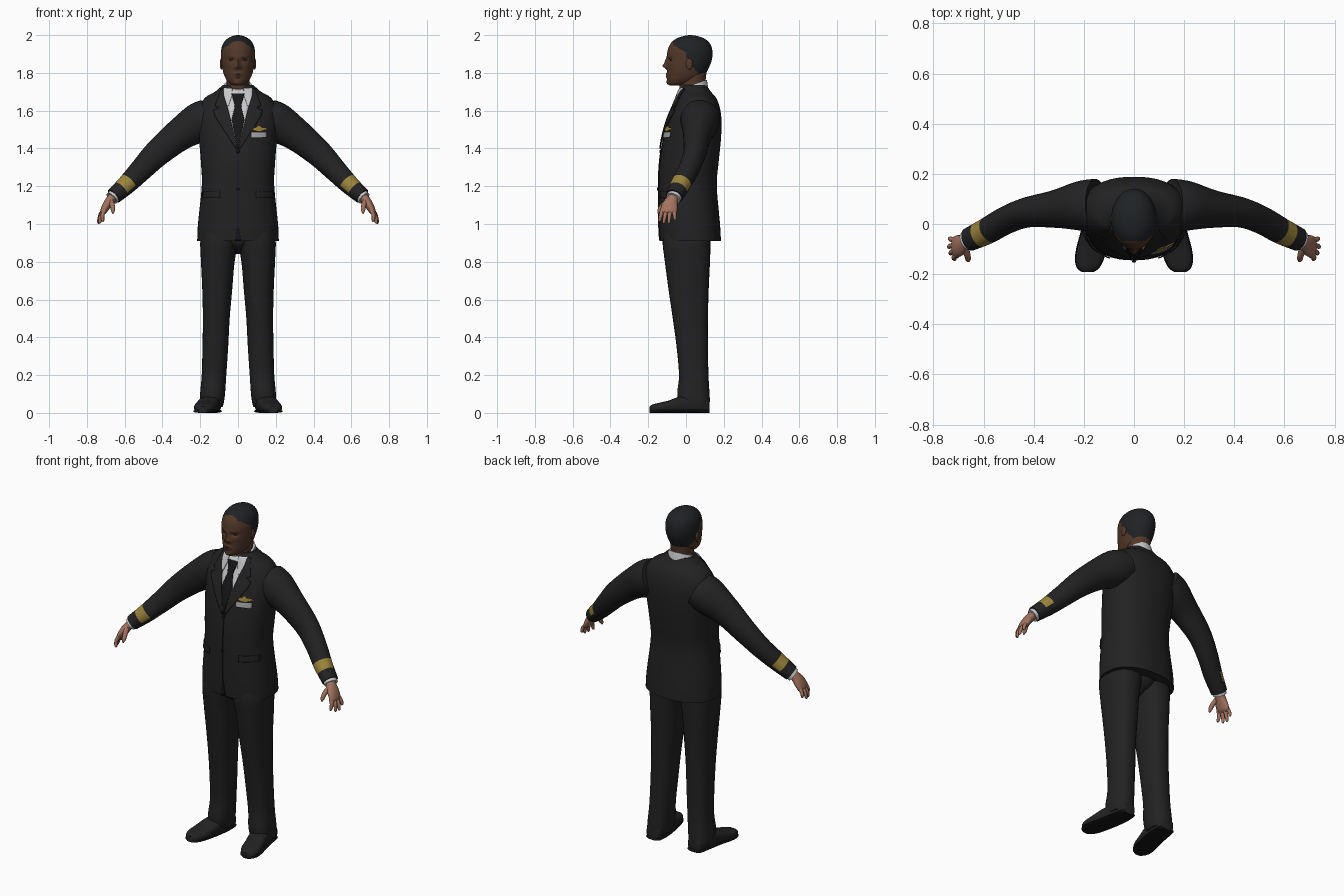
import bpy, bmesh, math
from mathutils import Vector as V

if "Cube" in bpy.data.objects:
    bpy.data.objects.remove(bpy.data.objects["Cube"])


def mat(name, r, g, b):
    m = bpy.data.materials.new(name)
    m.diffuse_color = (r, g, b, 1)
    m.use_nodes = True
    m.node_tree.nodes["Principled BSDF"].inputs["Base Color"].default_value = m.diffuse_color
    return m


SUIT = mat("charcoal suit", .016, .016, .017)
BLACK = mat("black", .008, .008, .009)
HAIR = mat("dark hair", .014, .016, .018)
FACE = mat("brown skin", .085, .040, .022)
LIPS = mat("dark brown skin", .058, .026, .018)
HAND = mat("light brown skin", .36, .17, .115)
WHITE = mat("white cloth", .58, .58, .60)
GOLD = mat("gold braid", .33, .23, .045)
SILVER = mat("silver grey", .36, .36, .37)


def spline(table, t):
    """Smooth value of a table of rows at row position t."""
    i = min(int(t), len(table) - 2)
    f = t - i
    p = [table[min(max(i + k, 0), len(table) - 1)] for k in (-1, 0, 1, 2)]
    return [b + .5 * f * (c - a + f * (2*a - 5*b + 4*c - d + f * (3*(b - c) + d - a)))
            for a, b, c, d in zip(*p)]


def finish(name, bm, mats, rule=None, mirror=False, thick=0):
    bmesh.ops.recalc_face_normals(bm, faces=bm.faces)
    bm.normal_update()
    if rule:
        for f in bm.faces:
            f.material_index = rule(f.calc_center_median(), f.normal)
    me = bpy.data.meshes.new(name)
    bm.to_mesh(me)
    bm.free()
    ob = bpy.data.objects.new(name, me)
    bpy.context.collection.objects.link(ob)
    for m in mats:
        me.materials.append(m)
    if mirror:
        ob.modifiers.new("mirror", 'MIRROR')
    if thick:
        so = ob.modifiers.new("thickness", 'SOLIDIFY')
        so.thickness, so.offset = thick, 0
    bpy.ops.object.select_all(action='DESELECT')
    bpy.context.view_layer.objects.active = ob
    ob.select_set(True)
    bpy.ops.object.shade_smooth_by_angle(angle=math.radians(40))
    return ob


def loft(name, rings, mats, seg=32, rule=None, mirror=False, shape=None, n=2):
    """Skin over rings given as (centre, side vector, up vector)."""
    bm = bmesh.new()
    loops = []
    for c, u, v in rings:
        loop = []
        for k in range(seg):
            a = 2 * math.pi * k / seg
            s, t = [math.copysign(abs(w) ** (2 / n), w) for w in (math.cos(a), math.sin(a))]
            p = c + u * s + v * t
            loop.append(bm.verts.new(shape(p) if shape else p))
        loops.append(loop)
    for A, B in zip(loops, loops[1:]):
        for k in range(seg):
            bm.faces.new((A[k], A[k-1], B[k-1], B[k]))
    bm.faces.new(loops[0])
    bm.faces.new(loops[-1])
    return finish(name, bm, mats, rule, mirror)


def upright(table, steps):
    """Horizontal rings from rows (z, centre x, half width, front y, back y)."""
    out = []
    for k in range(steps + 1):
        z, x, a, f, b = spline(table, k * (len(table) - 1) / steps)
        out.append((V((x, (f + b) / 2, z)), V((a, 0, 0)), V((0, (b - f) / 2, 0))))
    return out


def tube(path, steps):
    """Rings along a path of rows (x, y, z, in-plane radius, depth radius)."""
    out = []
    m = len(path) - 1
    for k in range(steps + 1):
        t = k * m / steps
        x, y, z, r, d = spline(path, t)
        h = V(spline(path, min(t + .05, m))[:3]) - V(spline(path, max(t - .05, 0))[:3])
        u = V((0, 1, 0)).cross(h).normalized()
        out.append((V((x, y, z)), u * r, h.cross(u).normalized() * d))
    return out


# jacket body
TORSO = [(.91, 0, .216, -.138, .185), (1.0, 0, .212, -.143, .18), (1.2, 0, .192, -.145, .163),
         (1.32, 0, .196, -.14, .172), (1.45, 0, .206, -.122, .185), (1.55, 0, .212, -.095, .188),
         (1.62, 0, .205, -.066, .178), (1.67, 0, .172, -.045, .158), (1.70, 0, .122, -.036, .132),
         (1.735, 0, .082, -.02, .108)]
EXP = 2.3
jacket_rings = upright(TORSO, 72)
loft("jacket", jacket_rings, [SUIT], 48, n=EXP)


def front(x, z):
    """Front y of the jacket at x, z."""
    for (c0, u0, v0), (c1, u1, v1) in zip(jacket_rings, jacket_rings[1:]):
        if z <= c1.z:
            break
    f = min(max((z - c0.z) / (c1.z - c0.z), 0), 1)
    a, b, cy = (p + (q - p) * f for p, q in ((u0.x, u1.x), (v0.y, v1.y), (c0.y, c1.y)))
    return cy - b * (1 - min(abs(x) / a, 1) ** EXP) ** (1 / EXP)


def plate(name, rows, m, off, mirror=False, nx=8, sub=6):
    """Thin panel following the jacket front, rows of (z, left x, right x)."""
    bm = bmesh.new()
    lines = []
    for i in range((len(rows) - 1) * sub + 1):
        j = min(i // sub, len(rows) - 2)
        z, l, r = (p + (q - p) * (i / sub - j) for p, q in zip(rows[j], rows[j + 1]))
        xs = [l + (r - l) * k / nx for k in range(nx + 1)]
        lines.append([bm.verts.new((x, front(x, z) - off, z)) for x in xs])
    for A, B in zip(lines, lines[1:]):
        for k in range(nx):
            bm.faces.new((A[k], A[k+1], B[k+1], B[k]))
    finish(name, bm, [m], mirror=mirror, thick=.005)


# shirt, tie, lapels and other front panels
plate("shirt_front", [(1.715, -.078, .078), (1.57, -.045, .045), (1.40, -.001, .001)], WHITE, .003)
plate("tie", [(1.69, -.034, .034), (1.64, -.02, .02), (1.62, -.017, .017),
              (1.55, -.034, .034), (1.40, -.001, .001)], BLACK, .009)
plate("lapel", [(1.715, .074, .09), (1.625, .058, .122), (1.617, .055, .098), (1.60, .051, .13),
                (1.57, .043, .122), (1.40, .001, .012)], SUIT, .007, True)
plate("collar_wing", [(1.72, .03, .076), (1.68, .032, .074), (1.625, .05, .058)], WHITE, .008, True)
plate("pocket_flap", [(1.175, .095, .186), (1.14, .095, .187)], SUIT, .005, True)
plate("front_seam", [(1.40, -.002, .002), (1.0, -.002, .002), (.912, -.016, .016)], BLACK, .002)
plate("name_bar", [(1.487, .068, .152), (1.457, .068, .152)], SILVER, .006)
plate("wing_badge", [(1.522, .103, .117), (1.512, .098, .122), (1.51, .075, .145),
                     (1.502, .06, .16), (1.494, .088, .132), (1.49, .1, .12)], GOLD, .006)
for z in (1.385, 1.185):
    plate("button", [(z + .008, -.004, .004), (z + .004, -.008, .008), (z - .004, -.008, .008),
                     (z - .008, -.004, .004)], BLACK, .005, nx=2, sub=1)

# sleeves with a braid band on the outer side
ARM = [(.15, .075, 1.565, .10, .105), (.21, .072, 1.535, .105, .10), (.31, .06, 1.472, .086, .076),
       (.426, .046, 1.376, .072, .06), (.51, .015, 1.29, .061, .055), (.585, -.027, 1.213, .052, .053),
       (.658, -.062, 1.147, .043, .047)]
AXIS = (V(ARM[6][:3]) - V(ARM[5][:3])).normalized()


def braid(c, n):
    d = (c - V(ARM[5][:3])).dot(AXIS)
    return int(-.012 < d < .045 and n.dot(V((.62, -.4, .68))) > -.45 and abs(n.dot(AXIS)) < .8)


loft("sleeve", tube(ARM, 60), [SUIT, GOLD], 32, braid, True)
loft("shirt_cuff", tube([(.64, -.052, 1.163, .037, .04), (.668, -.068, 1.136, .036, .04)], 2),
     [WHITE], 24, mirror=True)

# hands
loft("palm", tube([(.65, -.06, 1.155, .027, .03), (.673, -.073, 1.13, .025, .031),
                   (.694, -.085, 1.10, .023, .042), (.712, -.092, 1.068, .018, .044),
                   (.718, -.094, 1.055, .01, .036)], 16), [HAND], 20, mirror=True)
for i, (y, tip) in enumerate([(-.124, (.717, -.142, 1.012)), (-.104, (.735, -.119, 1.002)),
                              (-.083, (.742, -.092, 1.002)), (-.064, (.738, -.058, 1.02))]):
    b, t = V((.706, y, 1.075)), V(tip)
    k = b.lerp(t, .5) + V((.006, 0, .004))
    loft("finger", tube([(*b, .012, .012), (*k, .0105, .0105), (*b.lerp(t, .9), .008, .008),
                         (*t, .002, .002)], 9), [HAND], 10, mirror=True)
loft("thumb", tube([(.675, -.09, 1.125, .015, .016), (.665, -.123, 1.098, .013, .014),
                    (.662, -.141, 1.072, .011, .011), (.662, -.148, 1.055, .003, .003)], 9),
     [HAND], 12, mirror=True)

# trousers
LEG = [(.03, .14, .058, -.02, .118), (.06, .138, .064, -.04, .126), (.11, .134, .066, -.046, .124),
       (.2, .127, .065, -.037, .119), (.35, .12, .068, -.05, .116), (.5, .115, .071, -.07, .116),
       (.65, .11, .079, -.092, .12), (.8, .107, .089, -.112, .127), (.9, .1, .1, -.124, .13),
       (.96, .095, .098, -.12, .13)]
loft("trouser_leg", upright(LEG, 45), [SUIT], 32, mirror=True, n=2.3)
loft("trouser_seat", upright([(.84, 0, .02, -.03, .05), (.89, 0, .09, -.1, .12),
                              (.95, 0, .15, -.12, .13)], 8), [SUIT], 32)

# shoes: rows of y, centre x, half width, height
SHOE = [(.125, .138, .03, .06), (.112, .138, .045, .085), (.05, .142, .053, .09), (-.03, .154, .056, .087),
        (-.09, .168, .058, .066), (-.14, .178, .055, .054), (-.175, .183, .042, .045),
        (-.192, .185, .02, .035)]


def shoe_part(name, m, wide, height):
    rings = []
    for k in range(29):
        y, x, a, h = spline(SHOE, k / 4)
        h = height or h
        rings.append((V((x, y, h / 2)), V((a + wide, 0, 0)), V((0, 0, h / 2))))
    loft(name, rings, [m], 24, mirror=True, n=2.8)


shoe_part("shoe", SUIT, 0, 0)
shoe_part("shoe_sole", BLACK, .003, .018)

# neck and shirt collar
loft("neck", upright([(1.66, 0, .062, -.035, .1), (1.72, 0, .06, -.034, .1), (1.80, 0, .062, -.03, .108)], 8),
     [FACE], 32)
loft("shirt_collar", [(V((0, .036, z)), V((r, 0, 0)), V((0, r, .026)))
                      for z, r in ((1.69, .082), (1.725, .077), (1.738, .073), (1.736, .066))], [WHITE], 40)

# head with sculpted face and short hair
HEAD = [(1.733, 0, .022, -.083, -.02), (1.74, 0, .04, -.095, .02), (1.76, 0, .059, -.101, .065),
        (1.79, 0, .074, -.101, .1), (1.83, 0, .084, -.1, .122), (1.87, 0, .089, -.1, .137),
        (1.915, 0, .09, -.098, .14), (1.955, 0, .079, -.082, .127), (1.982, 0, .055, -.05, .097),
        (1.996, 0, .026, -.008, .055), (2.0, 0, .004, .018, .028)]
# rows of x, z, spread x, spread z, push back
BUMPS = [(0, 1.836, .012, .013, -.022), (0, 1.86, .008, .02, -.012), (.015, 1.829, .008, .008, -.008),
         (.034, 1.868, .015, .009, .012), (.032, 1.887, .02, .007, -.004), (0, 1.793, .02, .006, -.007),
         (0, 1.779, .018, .005, -.006), (0, 1.748, .018, .01, -.004), (.045, 1.84, .015, .014, -.003)]


def sculpt(p):
    if p.y < 0:
        for x, z, sx, sz, d in BUMPS:
            p.y += d * math.exp(-((abs(p.x) - x) / sx) ** 2 - ((p.z - z) / sz) ** 2)
    return p


def head_colour(c, n):
    line = (-.068 if c.z > 1.95 else -.068 + (1.95 - c.z) * 1.6 if c.z > 1.905
            else .004 if c.z > 1.85 else .026 + (1.85 - c.z) * .7)
    if c.y > line and c.z > 1.765:
        return 1
    lips = c.y < -.08 and (c.x / .025) ** 2 + ((c.z - 1.786) / .012) ** 2 < 1
    return 2 if lips else 0


loft("head", upright(HEAD, 80), [FACE, HAIR, LIPS], 72, head_colour, shape=sculpt)


def blob(name, loc, size, m):
    bm = bmesh.new()
    bmesh.ops.create_uvsphere(bm, u_segments=16, v_segments=10, radius=1)
    for v in bm.verts:
        v.co = V([c * s + l for c, s, l in zip(v.co, size, loc)])
    finish(name, bm, [m], mirror=True)


blob("ear", (.088, .018, 1.848), (.008, .018, .03), FACE)
blob("eyelid", (.034, -.073, 1.867), (.015, .012, .007), LIPS)
